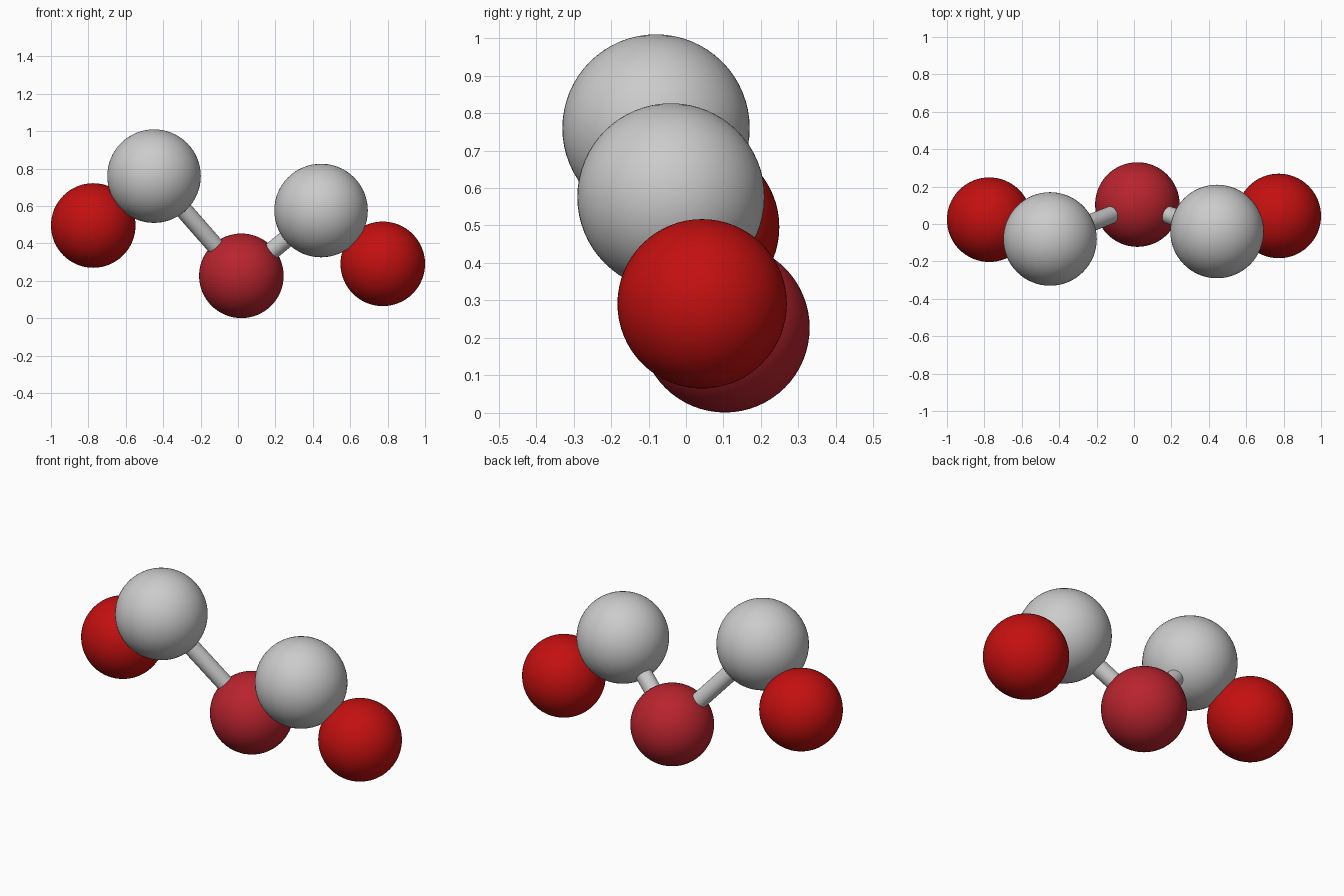
import bpy
from mathutils import Vector

if "Cube" in bpy.data.objects:
    bpy.data.objects.remove(bpy.data.objects["Cube"])

R_GREY, R_RED, R_ROD = 0.25, 0.226, 0.047


def material(name, color):
    m = bpy.data.materials.new(name)
    m.diffuse_color = color
    m.use_nodes = True
    m.node_tree.nodes["Principled BSDF"].inputs["Base Color"].default_value = m.diffuse_color
    return m


def ball(name, center, radius, mat=None):
    bpy.ops.mesh.primitive_uv_sphere_add(segments=64, ring_count=32, radius=radius, location=center)
    o = bpy.context.object
    o.name = name
    bpy.ops.object.shade_smooth()
    if mat:
        o.data.materials.append(mat)


def rod(name, start, end):
    a, b = Vector(start), Vector(end)
    bpy.ops.mesh.primitive_cylinder_add(vertices=32, radius=R_ROD, depth=(b - a).length,
                                        location=(a + b) / 2)
    o = bpy.context.object
    o.name = name
    o.rotation_euler = (b - a).to_track_quat('Z', 'Y').to_euler()
    bpy.ops.object.shade_smooth_by_angle()


bright = material("bright_red", (0.55, 0.005, 0.005, 1))
crimson = material("crimson", (0.48, 0.017, 0.027, 1))

# Ball centres along the zigzag chain
outer_left = (-0.774, 0.023, 0.496)
grey_left = (-0.449, -0.080, 0.760)
middle = (0.018, 0.104, 0.227)
grey_right = (0.444, -0.040, 0.576)
outer_right = (0.774, 0.043, 0.291)

# Balls
ball("left_outer_ball", outer_left, R_RED, bright)
ball("left_grey_ball", grey_left, R_GREY)
ball("middle_ball", middle, R_RED, crimson)
ball("right_grey_ball", grey_right, R_GREY)
ball("right_outer_ball", outer_right, R_RED, bright)

# Connecting rods, running centre to centre
rod("left_outer_rod", outer_left, grey_left)
rod("left_inner_rod", grey_left, middle)
rod("right_inner_rod", middle, grey_right)
rod("right_outer_rod", grey_right, outer_right)
